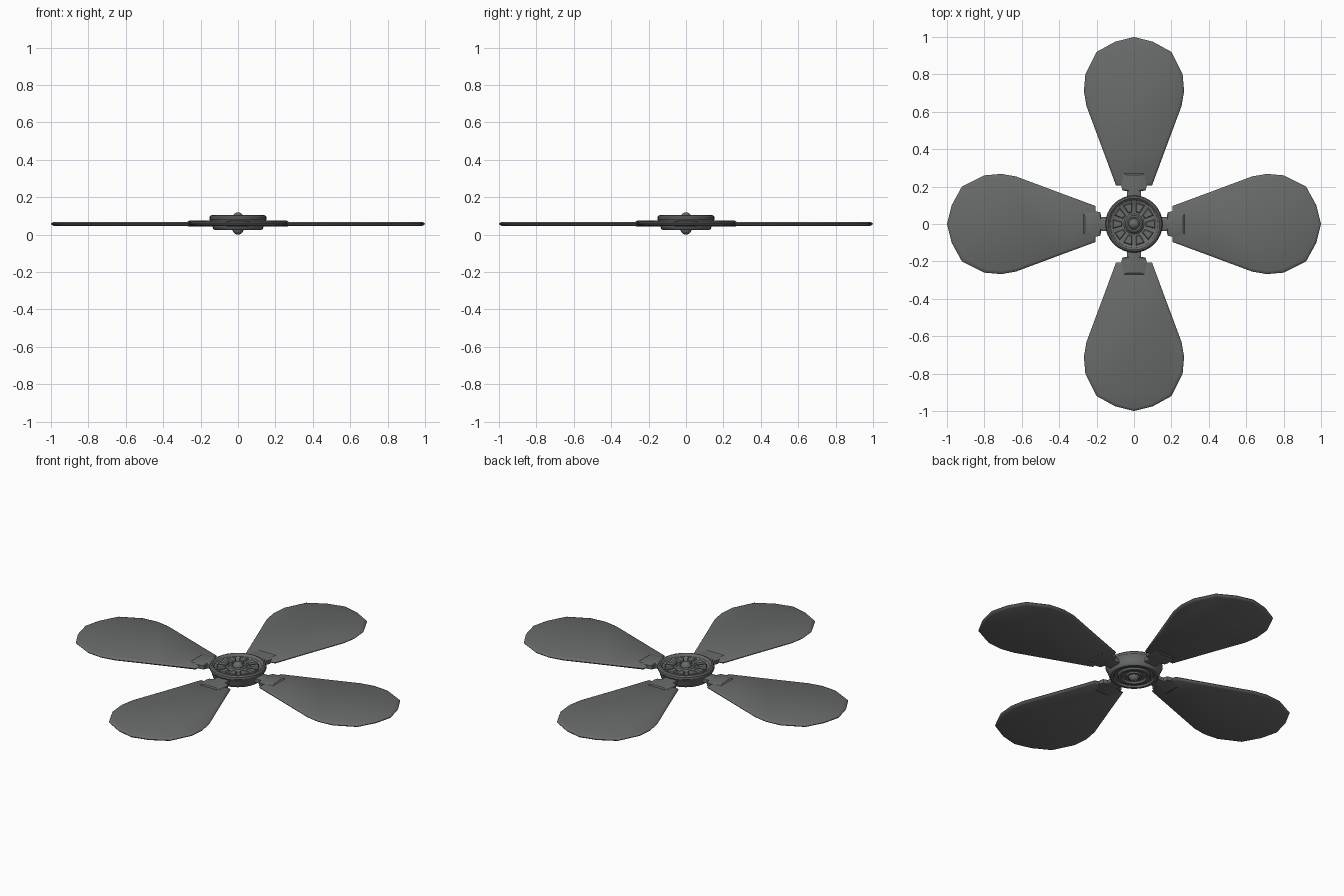
import bpy, bmesh, math
from mathutils import Matrix

if "Cube" in bpy.data.objects:
    bpy.data.objects.remove(bpy.data.objects["Cube"])

dark = bpy.data.materials.new("dark_metal")
dark.diffuse_color = (0.14, 0.147, 0.143, 1)
dark.use_nodes = True
dark.node_tree.nodes["Principled BSDF"].inputs["Base Color"].default_value = dark.diffuse_color


def finish(bm, name, angle=35):
    bmesh.ops.recalc_face_normals(bm, faces=bm.faces)
    me = bpy.data.meshes.new(name)
    bm.to_mesh(me)
    bm.free()
    me.materials.append(dark)
    ob = bpy.data.objects.new(name, me)
    bpy.context.collection.objects.link(ob)
    bpy.ops.object.select_all(action='DESELECT')
    bpy.context.view_layer.objects.active = ob
    ob.select_set(True)
    bpy.ops.object.shade_smooth_by_angle(angle=math.radians(angle))
    return ob


def loft(bm, rings):
    # closed solid through rings of equal point count
    vs = [[bm.verts.new(p) for p in r] for r in rings]
    n = len(vs[0])
    for a, b in zip(vs, vs[1:]):
        for i in range(n):
            bm.faces.new((a[i], a[(i + 1) % n], b[(i + 1) % n], b[i]))
    bm.faces.new(vs[0][::-1])
    bm.faces.new(vs[-1])


def plate(bm, half, layers, cx):
    # half outline (x, y) mirrored in y; layers are (z, scale x, scale y)
    full = half + [(x, -y) for x, y in reversed(half) if y > 0]
    loft(bm, [[(cx + (x - cx) * sx, y * sy, z) for x, y in full]
              for z, sx, sy in layers])


def lathe(name, profile, steps=32):
    bm = bmesh.new()
    vs = [bm.verts.new((r, 0, z)) for r, z in profile]
    es = [bm.edges.new(p) for p in zip(vs, vs[1:])]
    bmesh.ops.spin(bm, geom=vs + es, axis=(0, 0, 1), cent=(0, 0, 0),
                   angle=math.tau, steps=steps)
    bmesh.ops.remove_doubles(bm, verts=bm.verts, dist=0.0003)
    return finish(bm, name)


# Hub: slim raised rim and dished top, tapered side, stepped rings underneath
lathe("hub", [(0, 0.088), (0.048, 0.088), (0.055, 0.082), (0.115, 0.082),
              (0.128, 0.090), (0.132, 0.100), (0.138, 0.104), (0.146, 0.102),
              (0.152, 0.095), (0.153, 0.082), (0.147, 0.072), (0.142, 0.06),
              (0.138, 0.045), (0.132, 0.030), (0.126, 0.025), (0.112, 0.024),
              (0.105, 0.034), (0.09, 0.034), (0.085, 0.024), (0.07, 0.024),
              (0.064, 0.034), (0.045, 0.034), (0.04, 0.026), (0, 0.026)])
lathe("top_collar", [(0.03, 0.085), (0.03, 0.094), (0.038, 0.097),
                     (0.046, 0.093), (0.05, 0.085)])

# Finials on both faces
for name, z in (("top_finial", 0.089), ("bottom_finial", 0.03)):
    bm = bmesh.new()
    bmesh.ops.create_uvsphere(bm, u_segments=20, v_segments=12, radius=0.03)
    bmesh.ops.translate(bm, verts=bm.verts, vec=(0, 0, z))
    finish(bm, name)

# Radial blocks in the dished top
bm = bmesh.new()
for k in range(10):
    start = len(bm.verts)
    plate(bm, [(0.064, 0.011), (0.112, 0.024)],
          [(0.08, 1, 1), (0.089, 1, 1), (0.094, 0.85, 0.8)], 0.088)
    bm.verts.ensure_lookup_table()
    bmesh.ops.rotate(bm, verts=bm.verts[start:], cent=(0, 0, 0),
                     matrix=Matrix.Rotation(math.tau * k / 10, 3, 'Z'))
finish(bm, "hub_blocks", 20)

# Four blades with their brackets
blade = [(0.205, 0.096), (0.40, 0.168), (0.63, 0.254), (0.71, 0.268),
         (0.80, 0.26), (0.92, 0.2), (0.975, 0.1), (1.0, 0)]
bracket = [(0.13, 0.038), (0.175, 0.038), (0.18, 0.062), (0.2, 0.068),
           (0.222, 0.068), (0.24, 0.058), (0.27, 0.058)]
for k in range(4):
    rot = Matrix.Rotation(k * math.pi / 2, 4, 'Z')
    bm = bmesh.new()
    plate(bm, blade, [(0.047, 0.965, 0.93), (0.052, 0.99, 0.98),
                      (0.058, 1, 1), (0.063, 0.99, 0.98),
                      (0.068, 0.965, 0.93)], 0.6)
    finish(bm, f"blade_{k + 1}").matrix_world = rot
    bm = bmesh.new()
    plate(bm, bracket, [(0.042, 0.9, 0.7), (0.047, 1, 1),
                        (0.069, 1, 1), (0.074, 0.9, 0.7)], 0.2)
    finish(bm, f"bracket_{k + 1}").matrix_world = rot
